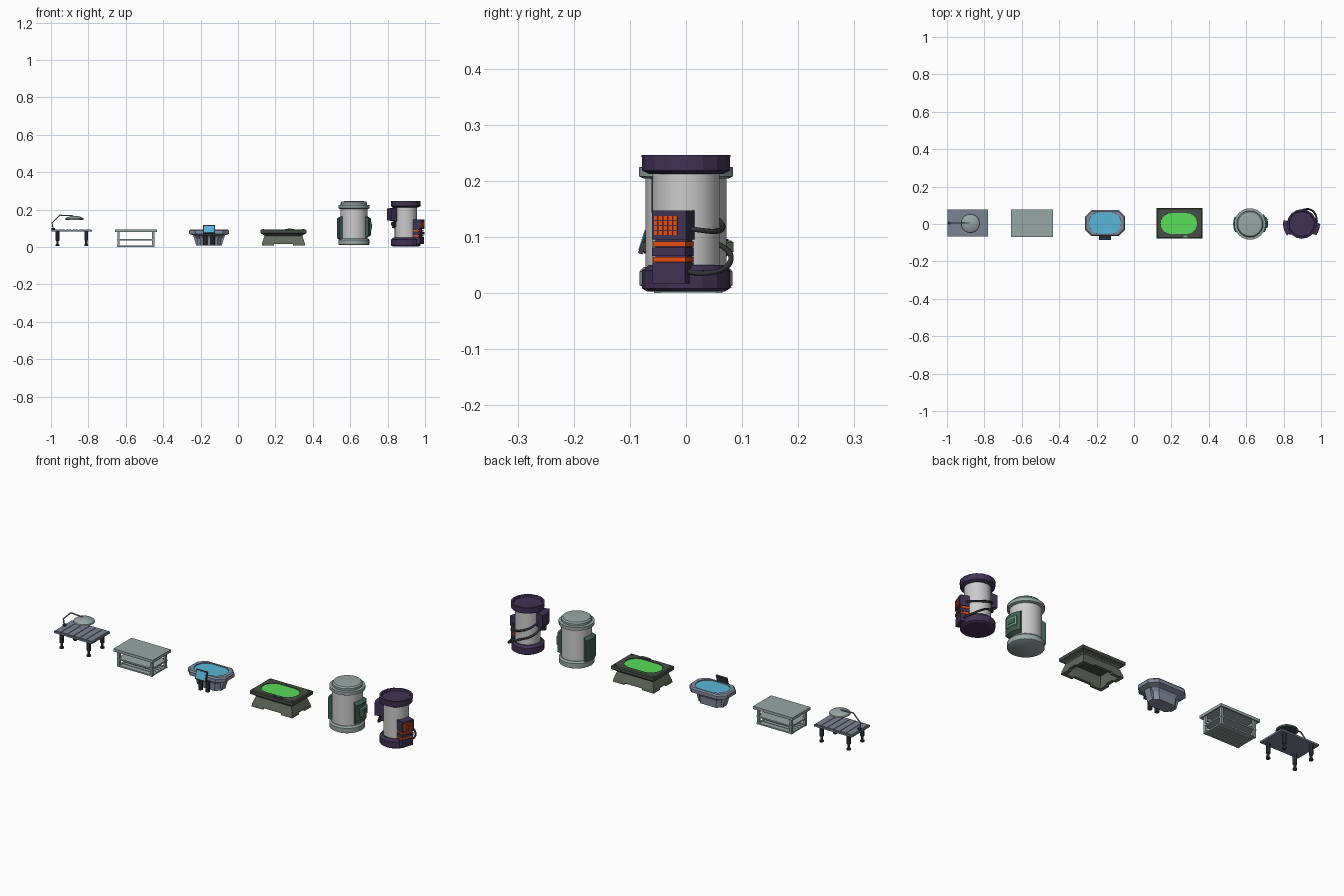
import bpy, bmesh, math
from mathutils import Vector, Matrix

if "Cube" in bpy.data.objects:
    bpy.data.objects.remove(bpy.data.objects["Cube"])

def mat(name, r, g, b):
    m = bpy.data.materials.new(name)
    m.diffuse_color = [(v / 255) ** 2.2 for v in (r, g, b)] + [1]
    m.use_nodes = True
    m.node_tree.nodes["Principled BSDF"].inputs["Base Color"].default_value = m.diffuse_color
    return m

STEEL = mat("steel", 122, 130, 145)
PALE = mat("pale_steel", 150, 166, 163)
DARK = mat("dark_grey", 62, 66, 74)
TUBGREY = mat("tub_grey", 130, 138, 156)
BLUE = mat("blue", 90, 180, 215)
OLIVE = mat("olive", 72, 80, 70)
OLIVE2 = mat("olive_light", 98, 106, 94)
GREEN = mat("green", 90, 220, 90)
PANEL = mat("panel_green", 66, 96, 82)
MINT = mat("mint", 110, 165, 145)
PURPLE = mat("purple", 66, 54, 84)
ORANGE = mat("orange", 230, 80, 25)
RUBBER = mat("rubber", 58, 58, 62)

def finish(bm, name, m=None, smooth=False):
    bmesh.ops.recalc_face_normals(bm, faces=bm.faces)
    me = bpy.data.meshes.new(name)
    bm.to_mesh(me); bm.free()
    ob = bpy.data.objects.new(name, me)
    bpy.context.collection.objects.link(ob)
    if m: me.materials.append(m)
    if smooth:
        bpy.ops.object.select_all(action='DESELECT')
        ob.select_set(True)
        bpy.context.view_layer.objects.active = ob
        bpy.ops.object.shade_smooth_by_angle(angle=math.radians(35))
    return ob

def loft(name, rings, m=None, smooth=False):
    bm = bmesh.new()
    vs = [[bm.verts.new(p) for p in r] for r in rings]
    n = len(vs[0])
    for a, b in zip(vs, vs[1:]):
        for i in range(n):
            bm.faces.new((a[i], a[(i + 1) % n], b[(i + 1) % n], b[i]))
    bm.faces.new(vs[0][::-1]); bm.faces.new(vs[-1])
    return finish(bm, name, m, smooth)

def rect(c, hx, hy, z, ch=0):
    """Rectangle ring, or octagon when ch > 0."""
    pts = []
    for sx, sy in ((1, 1), (-1, 1), (-1, -1), (1, -1)):
        pair = [(hx, hy - ch), (hx - ch, hy)] if ch else [(hx, hy)]
        if sx * sy < 0: pair.reverse()
        pts += [(c[0] + sx * x, c[1] + sy * y, z) for x, y in pair]
    return pts

def stadium(c, hx, hy, z, n=10):
    pts = []
    for s, a0 in ((1, -90), (-1, 90)):
        for i in range(n + 1):
            a = math.radians(a0 + 180 * i / n)
            pts.append((c[0] + s * (hx - hy) + hy * math.cos(a), c[1] + hy * math.sin(a), z))
    return pts

def box(name, x0, x1, y0, y1, z0, z1, m=None):
    c = ((x0 + x1) / 2, (y0 + y1) / 2)
    return loft(name, [rect(c, (x1 - x0) / 2, (y1 - y0) / 2, z) for z in (z0, z1)], m)

def lathe(name, c, prof, m=None, n=20, smooth=False):
    return loft(name, [[(c[0] + r * math.cos(2 * math.pi * i / n), c[1] + r * math.sin(2 * math.pi * i / n), z)
                        for i in range(n)] for r, z in prof], m, smooth)

def arc_panel(name, c, r0, r1, a0, a1, z0, z1, m, bev=0.004, n=6):
    """Curved slab round a cylinder with chamfered top and bottom."""
    rings = []
    for i in range(n + 1):
        a = math.radians(a0 + (a1 - a0) * i / n)
        rings.append([(c[0] + r * math.cos(a), c[1] + r * math.sin(a), z) for r, z in
                      ((r0, z0), (r1, z0 + bev), (r1, z1 - bev), (r0, z1))])
    return loft(name, rings, m)

def tube(name, pts, r, m, poly=False):
    cu = bpy.data.curves.new(name, 'CURVE')
    cu.dimensions = '3D'; cu.bevel_depth = r; cu.bevel_resolution = 1; cu.use_fill_caps = True
    sp = cu.splines.new('POLY' if poly else 'NURBS')
    sp.points.add(len(pts) - 1)
    for p, q in zip(sp.points, pts): p.co = (*q, 1)
    if not poly: sp.use_endpoint_u = True; sp.order_u = 4; sp.resolution_u = 4
    cu.materials.append(m)
    ob = bpy.data.objects.new(name, cu)
    bpy.context.collection.objects.link(ob)
    return ob

def cut(ob, cutter):
    md = ob.modifiers.new("cut", 'BOOLEAN')
    md.operation = 'DIFFERENCE'; md.object = cutter; md.solver = 'EXACT'
    bpy.context.view_layer.objects.active = ob
    bpy.ops.object.modifier_apply(modifier=md.name)
    bpy.data.objects.remove(cutter)

CORNERS = [(sx, sy) for sx in (-1, 1) for sy in (-1, 1)]

# --- Exam table with lamp ---
c = (-0.888, 0.005)
box("lamp_table_top", c[0] - .108, c[0] + .108, c[1] - .073, c[1] + .073, .083, .092, STEEL)
for i in range(6):
    x = c[0] - .088 + i * .0352
    box("lamp_table_slat", x - .015, x + .015, c[1] - .068, c[1] + .068, .091, .0945, STEEL)
for sx, sy in CORNERS:
    p = (c[0] + sx * .077, c[1] + sy * .055)
    lathe("lamp_table_leg", p, [(.010, .084), (.010, .035), (.006, .033), (.006, .016), (.010, .014), (.010, .006)], DARK, 10)
lathe("lamp_arm_base", (-.988, .005), [(.009, .09), (.009, .102)], DARK, 10)
tube("lamp_arm", [(-.988, .005, .095), (-.994, .005, .128), (-.952, .005, .17), (-.885, .005, .167), (-.876, .005, .16)], .0035, STEEL, True)
lathe("lamp_shade", (-.875, .003), [(.046, .147), (.051, .147), (.049, .153), (.038, .160), (.02, .165), (.006, .167)], PALE, 20, True)
lathe("lamp_glass", (-.875, .003), [(.044, .1455), (.044, .149)], DARK, 20)

# --- Shelved table ---
c = (-.546, .004)
loft("shelf_table_top", [rect(c, .1, .061, .089), rect(c, .106, .067, .079), rect(c, .112, .073, .079),
                         rect(c, .112, .073, .093)], PALE)
for sx, sy in CORNERS:
    x, y = c[0] + sx * .093, c[1] + sy * .055
    box("shelf_table_leg", x - .006, x + .006, y - .006, y + .006, 0, .089, PALE)
box("shelf_table_shelf", c[0] - .1, c[0] + .1, c[1] - .062, c[1] + .062, .036, .043, PALE)
for s in (-1, 1):
    y, x = c[1] + s * .055, c[0] + s * .093
    box("shelf_table_long_rail", c[0] - .1, c[0] + .1, y - .006, y + .006, .001, .008, PALE)
    box("shelf_table_side_rail", x - .005, x + .005, c[1] - .055, c[1] + .055, .001, .008, PALE)
for i in range(5):
    y = c[1] - .04 + i * .02
    box("shelf_table_slat", c[0] - .09, c[0] + .09, y - .008, y + .008, .002, .006, PALE)

# --- Octagonal water tub ---
c = (-.155, .005)
tub = loft("tub_body", [rect(c, .062, .036, .008, .018), rect(c, .065, .038, .045, .018), rect(c, .078, .046, .06, .022),
                        rect(c, .107, .069, .07, .034), rect(c, .107, .069, .087, .034), rect(c, .101, .063, .094, .031)], TUBGREY)
cut(tub, loft("tub_cutter", [stadium(c, .086, .057, z) for z in (.082, .11)]))
loft("tub_water", [stadium(c, .0855, .0565, z) for z in (.081, .09)], BLUE)
for s in (-1, 1):
    lathe("tub_post", (c[0] + s * .02, -.052), [(.011, .007), (.011, .062)], DARK, 10)
    loft("tub_side_fin", [rect((c[0] + s * .06, c[1]), .008, .018, .008), rect((c[0] + s * .074, c[1]), .012, .018, .066)], TUBGREY)
screen = [box("tub_screen_frame", -.031, .031, -.004, .004, -.024, .024, DARK),
          box("tub_screen_face", -.026, .026, -.0055, -.003, -.019, .019, BLUE)]
for ob in screen:
    ob.location = (c[0], -.074, .093)
    ob.rotation_euler = (math.radians(-18), 0, 0)
box("tub_screen_bracket", c[0] - .01, c[0] + .01, -.076, -.05, .07, .084, DARK)

# --- Green vat, hollow below ---
c = (.243, .004)
vat = loft("vat_body", [rect(c, .09, .052, .066), rect(c, .098, .062, .009), rect(c, .116, .077, .009), rect(c, .113, .074, .025),
                        rect(c, .101, .062, .06), rect(c, .108, .069, .066)], OLIVE2)
for hx, hy, cx in ((.055, .2, 0), (.2, .028, 0)):
    cut(vat, loft("vat_notch", [rect(c, hx, hy, 0), rect(c, hx - .006, hy - .006, .017)]))
rim = loft("vat_rim", [rect(c, .108, .069, .0655), rect(c, .122, .081, .074), rect(c, .122, .081, .09), rect(c, .117, .076, .094)], OLIVE)
cut(rim, loft("vat_cutter", [stadium((.24, .002), .098, .056, z) for z in (.084, .11)]))
loft("vat_liquid", [stadium((.24, .002), .0975, .0555, z) for z in (.083, .091)], GREEN)
box("vat_control", .25, .30, -.074, -.058, .09, .097, DARK)
box("vat_control_light", .265, .285, -.072, -.062, .095, .099, MINT)
for sx, sy in CORNERS:
    lathe("vat_bolt", (c[0] + sx * .108, c[1] + sy * .067), [(.005, .092), (.005, .096)], DARK, 8)

# --- Grey-green capsule ---
c = (.62, 0)
lathe("capsule_body", c, [(.072, .03), (.072, .215)], None, 24, True)
lathe("capsule_base", c, [(.076, .010), (.083, .014), (.083, .038), (.076, .046)], PALE, 24, True)
lathe("capsule_collar", c, [(.076, .204), (.084, .208), (.084, .224), (.07, .226)], PALE, 24, True)
lathe("capsule_lid", c, [(.071, .222), (.071, .236), (.065, .243), (.05, .245)], PALE, 24, True)
arc_panel("capsule_right_panel", c, .07, .09, -30, 35, .05, .165, PANEL, .012)
arc_panel("capsule_right_screen", c, .088, .095, -14, 24, .085, .135, MINT)
arc_panel("capsule_right_screen_inset", c, .09, .0965, -8, 18, .095, .125, PANEL)
arc_panel("capsule_left_panel", c, .07, .09, 153, 210, .035, .165, PANEL, .012)

# --- Purple reactor tank ---
c = (.897, 0)
lathe("tank_body", c, [(.06, .03), (.06, .225)], None, 20, True)
lathe("tank_base", c, [(.07, .003), (.078, .008), (.078, .04), (.066, .05)], PURPLE, 16)
lathe("tank_cap", c, [(.066, .212), (.078, .218), (.079, .246), (.069, .246), (.067, .236)], PURPLE, 16)
arc_panel("tank_left_box", c, .055, .1, 168, 218, .135, .213, PURPLE, .008)
arc_panel("tank_left_box_lower", c, .055, .08, 180, 210, .105, .14, PURPLE, .012)

def console(name, r0, r1, t0, t1, z0, z1, m):
    ob = box(name, r0, r1, t0, t1, z0, z1, m)
    ob.matrix_world = Matrix.Translation((*c, 0)) @ Matrix.Rotation(math.radians(-20), 4, 'Z')
    return ob

console("console_lower", .05, .092, -.03, .032, .017, .054, PURPLE)
console("console_core", .05, .082, -.028, .03, .05, .1, PURPLE)
console("console_middle", .05, .094, -.03, .032, .066, .081, PURPLE)
for z in (.055, .083):
    console("console_stripe", .05, .09, -.03, .032, z, z + .009, ORANGE)
console("console_keypad", .05, .094, -.03, .034, .095, .147, PURPLE)
for i in range(5):
    for j in range(4):
        t, z = -.026 + i * .0092, .103 + j * .009
        console("console_key", .093, .0965, t, t + .0075, z, z + .0073, ORANGE)

# Hoses wrapping round the back of the tank
def hose(name, keys):
    tube(name, [(c[0] + r * math.cos(math.radians(a)), c[1] + r * math.sin(math.radians(a)), z) for a, r, z in keys], .005, RUBBER)

hose("upper_hose", [(0, .07, .115), (15, .078, .113), (40, .074, .108), (70, .07, .112), (100, .068, .122), (130, .068, .135),
                    (155, .068, .15), (175, .07, .16)])
hose("lower_hose", [(0, .08, .038), (20, .088, .033), (45, .098, .038), (70, .09, .062), (90, .074, .078), (120, .069, .086),
                    (150, .069, .1), (175, .07, .118), (190, .074, .13)])
hose("front_hose", [(200, .07, .11), (212, .09, .098), (222, .085, .11), (222, .075, .14)])
